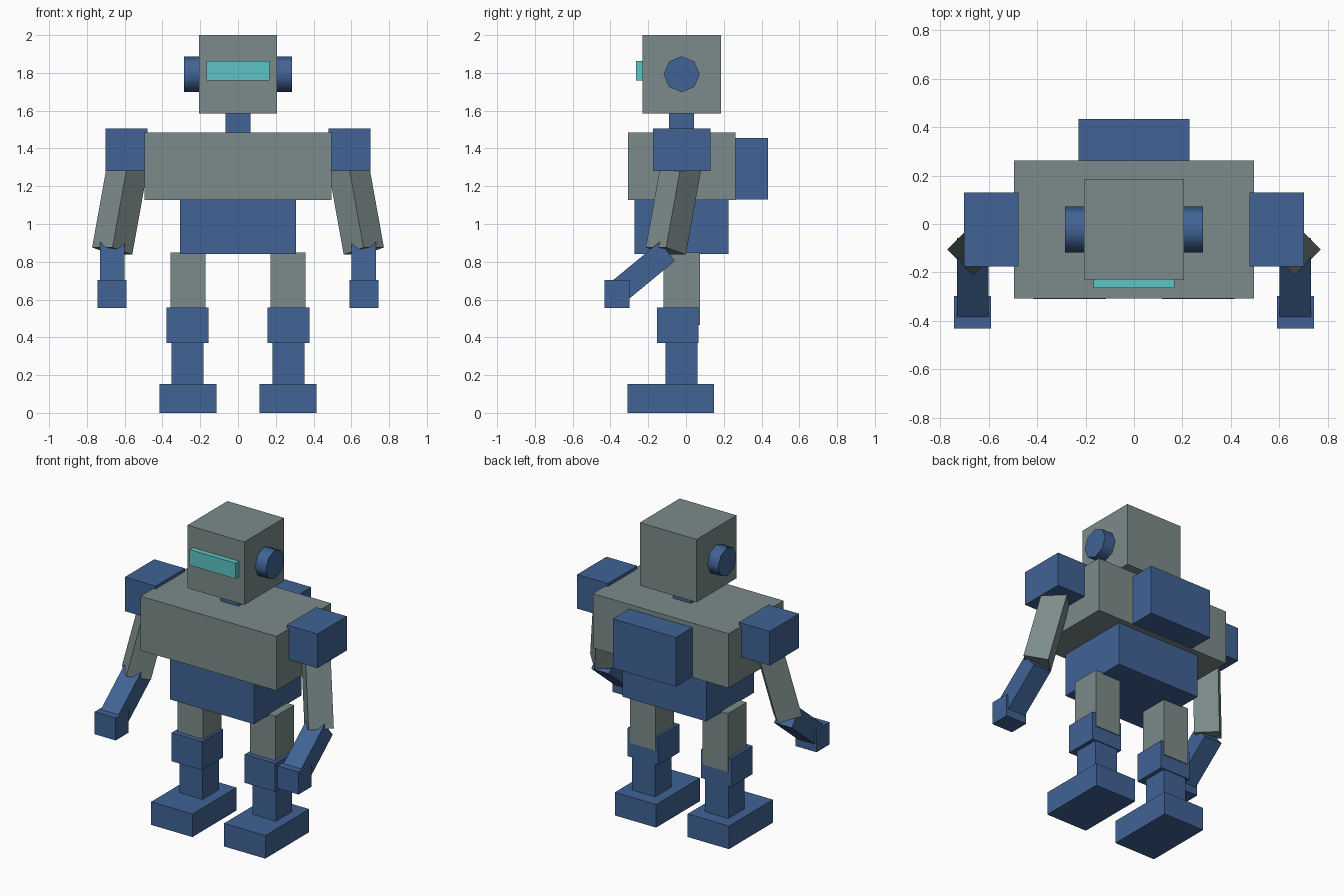
import bpy, bmesh, math
from mathutils import Vector, Matrix

cube = bpy.data.objects.get("Cube")
if cube:
    bpy.data.objects.remove(cube, do_unlink=True)


def material(name, rgb):
    m = bpy.data.materials.new(name)
    m.use_nodes = True
    m.diffuse_color = (*rgb, 1)
    m.node_tree.nodes["Principled BSDF"].inputs["Base Color"].default_value = (*rgb, 1)
    return m


GREY = material("warm steel grey", (0.20, 0.26, 0.255))
BLUE = material("dusty blue", (0.052, 0.125, 0.30))
TEAL = material("visor teal", (0.11, 0.56, 0.56))


def finish(name, bm, mat):
    mesh = bpy.data.meshes.new(name)
    bmesh.ops.recalc_face_normals(bm, faces=bm.faces)
    bm.to_mesh(mesh)
    bm.free()
    mesh.materials.append(mat)
    ob = bpy.data.objects.new(name, mesh)
    bpy.context.collection.objects.link(ob)
    return ob


def box(name, mat, x, y, z):
    """Box from its (min, max) range on each axis."""
    bm = bmesh.new()
    bmesh.ops.create_cube(bm, size=1)
    for v in bm.verts:
        v.co = [(a + b) / 2 + c * (b - a) for c, (a, b) in zip(v.co, (x, y, z))]
    return finish(name, bm, mat)


def rod(name, mat, start, end, radius, sides, spin=0.0):
    """Prism between two points; spin turns it about its own axis."""
    start, end = Vector(start), Vector(end)
    axis = end - start
    turn = Vector((0, 0, 1)).rotation_difference(axis).to_matrix().to_4x4()
    bm = bmesh.new()
    bmesh.ops.create_cone(bm, cap_ends=True, segments=sides, radius1=radius,
                          radius2=radius, depth=axis.length,
                          matrix=Matrix.Translation((start + end) / 2) @ turn
                          @ Matrix.Rotation(spin, 4, 'Z'))
    return finish(name, bm, mat)


# Head and trunk
box("head", GREY, (-0.207, 0.207), (-0.23, 0.185), (1.585, 2.0))
box("visor", TEAL, (-0.168, 0.168), (-0.265, -0.22), (1.76, 1.863))
box("neck", BLUE, (-0.066, 0.066), (-0.09, 0.042), (1.47, 1.6))
box("chest", GREY, (-0.495, 0.495), (-0.308, 0.263), (1.127, 1.485))
box("backpack", BLUE, (-0.23, 0.23), (0.25, 0.434), (1.13, 1.455))
box("pelvis", BLUE, (-0.306, 0.306), (-0.272, 0.225), (0.842, 1.135))

# Paired parts
for side, s in (("left", 1), ("right", -1)):
    def pair_box(part, mat, x, y, z):
        box(f"{side}_{part}", mat, sorted((s * x[0], s * x[1])), y, z)

    ear = rod(f"{side}_ear", BLUE, (s * 0.19, -0.023, 1.793),
              (s * 0.285, -0.023, 1.793), 0.095, 8)
    bpy.ops.object.select_all(action='DESELECT')
    ear.select_set(True)
    bpy.context.view_layer.objects.active = ear
    bpy.ops.object.shade_smooth_by_angle(angle=math.radians(60))

    # Arm
    pair_box("shoulder", BLUE, (0.478, 0.702), (-0.175, 0.131), (1.28, 1.505))
    elbow = (s * 0.666, -0.107, 0.857)
    rod(f"{side}_upper_arm", GREY, (s * 0.572, -0.013, 1.38), elbow, 0.108, 4)
    rod(f"{side}_forearm", BLUE, (s * 0.666, -0.099, 0.855),
        (s * 0.666, -0.366, 0.635), 0.065 * math.sqrt(2), 4, math.pi / 4)
    pair_box("hand", BLUE, (0.59, 0.743), (-0.431, -0.298), (0.556, 0.704))

    # Leg
    pair_box("thigh", GREY, (0.172, 0.358), (-0.12, 0.073), (0.465, 0.85))
    pair_box("knee", BLUE, (0.156, 0.378), (-0.153, 0.067), (0.37, 0.557))
    pair_box("shin", BLUE, (0.183, 0.352), (-0.108, 0.061), (0.14, 0.46))
    pair_box("foot", BLUE, (0.115, 0.416), (-0.31, 0.147), (0.0, 0.152))
